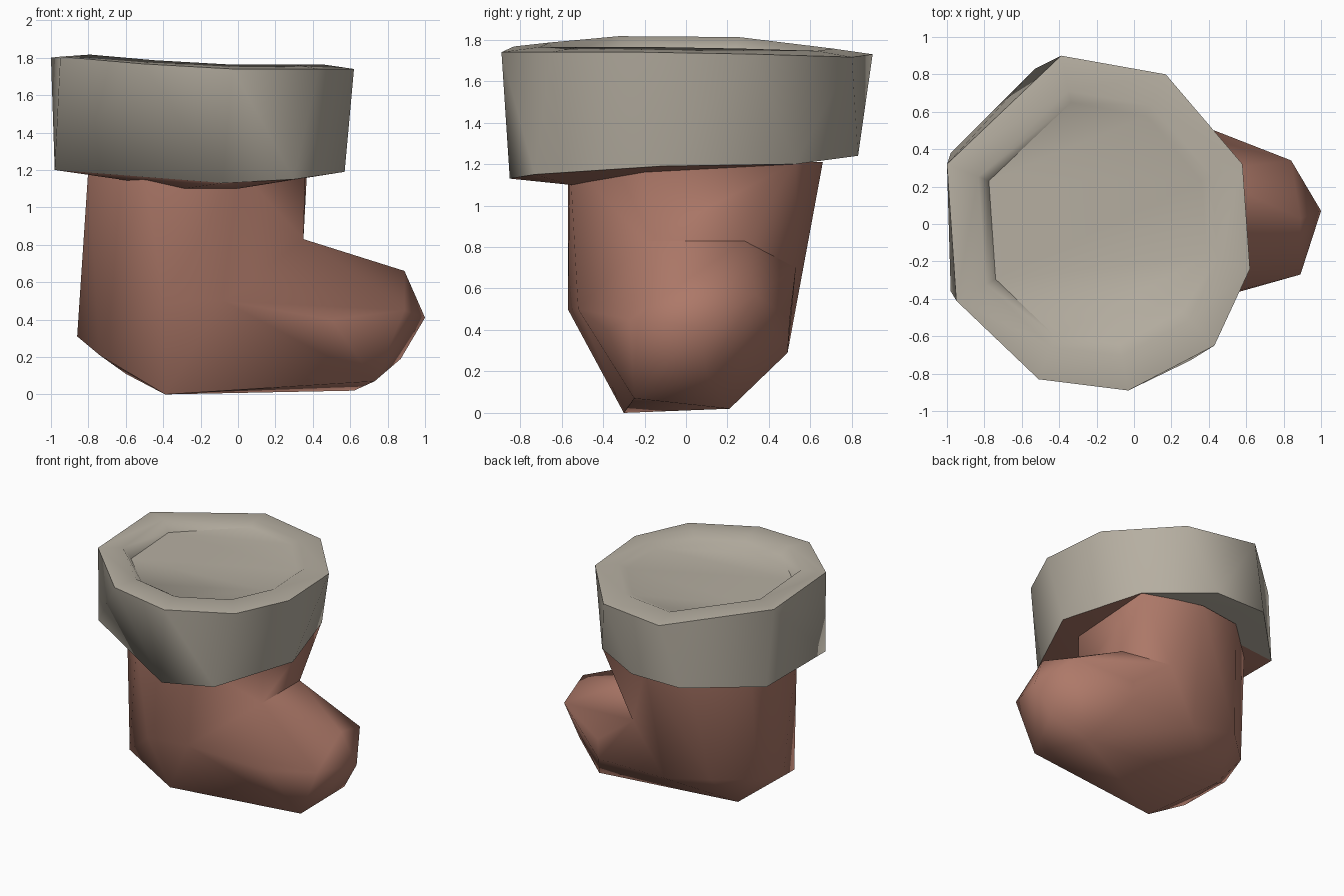
import bpy, bmesh, math
from mathutils import Vector

if "Cube" in bpy.data.objects:
    bpy.data.objects.remove(bpy.data.objects["Cube"], do_unlink=True)


def material(name, rgb):
    m = bpy.data.materials.new(name)
    m.use_nodes = True
    m.diffuse_color = (*rgb, 1)
    bsdf = m.node_tree.nodes["Principled BSDF"]
    bsdf.inputs["Base Color"].default_value = (*rgb, 1)
    bsdf.inputs["Roughness"].default_value = 0.8
    return m


def hull(points):
    bm = bmesh.new()
    verts = [bm.verts.new(p) for p in points]
    out = bmesh.ops.convex_hull(bm, input=verts)
    bmesh.ops.delete(bm, geom=out["geom_interior"], context="VERTS")
    return bm


def finish(bm, name, *mats):
    bmesh.ops.recalc_face_normals(bm, faces=bm.faces)
    mesh = bpy.data.meshes.new(name)
    bm.to_mesh(mesh)
    bm.free()
    for m in mats:
        mesh.materials.append(m)
    obj = bpy.data.objects.new(name, mesh)
    bpy.context.collection.objects.link(obj)
    return obj


def activate(obj):
    bpy.ops.object.select_all(action="DESELECT")
    obj.select_set(True)
    bpy.context.view_layer.objects.active = obj


def smooth(obj, angle):
    activate(obj)
    bpy.ops.object.shade_smooth_by_angle(angle=math.radians(angle))


red = material("faded red", (0.42, 0.19, 0.14))
cream = material("warm grey", (0.47, 0.43, 0.36))

# Leg: a faceted column with a tapering heel
leg_ring = [(-.8, -.26), (-.79, .3), (-.45, .61), (-.1, .66),
            (.37, .53), (.36, -.2), (0, -.56), (-.5, -.57)]
shared = [(-.39, -.3, 0), (-.6, .2, .11), (-.15, .49, .29),
          (-.08, -.52, .5), (.1, .53, .7), (.35, .28, .83), (.35, -.2, .83)]
heel = [(-.86, 0, .31), (-.74, -.31, .21), (-.8, .25, .36),
        (-.4, -.57, .5), (-.55, .48, .38)]
boot = finish(hull([(x, y, 1.21) for x, y in leg_ring] + heel + shared),
              "boot", red)

# Foot: wedge from the heel to a blunt toe
instep = [(.5, -.38, .4), (-.5, .4, .35), (.43, .5, .45), (.43, .49, .29)]
toe = [(1, .07, .41), (.89, -.27, .45), (.89, .03, .66), (.84, .34, .57),
       (.73, -.25, .07), (.62, .21, .02), (.87, .1, .19)]
foot = finish(hull(instep + toe + shared), "foot", red)

# Merge leg and foot into one boot
mod = boot.modifiers.new("merge", "BOOLEAN")
mod.operation = "UNION"
mod.solver = "EXACT"
mod.object = foot
activate(boot)
bpy.ops.object.modifier_apply(modifier=mod.name)
bpy.data.objects.remove(foot, do_unlink=True)
smooth(boot, 55)

# Cuff: irregular faceted band, staggered between its two edges
top_edge = [(-.39, .9), (.17, .8), (.58, .32), (.62, -.24), (.43, -.65),
            (-.03, -.89), (-.51, -.83), (-.95, -.41), (-1, .32)]
low_edge = [(-.08, -.85, 1.13), (.3, -.73, 1.15), (.57, -.12, 1.19),
            (.37, .53, 1.2), (-.1, .83, 1.24), (-.53, .83, 1.24),
            (-.98, .38, 1.2), (-.98, -.36, 1.2),
            (-.29, -.56, 1.1), (0, -.56, 1.1)]
centre = Vector((-.2, 0))


def rim(x, y):
    return 1.74 - .03 * max(0, y) + .07 * max(0, -x - .2) / .8


bm = hull(low_edge + [(x, y, rim(x, y)) for x, y in top_edge])

# Open the top and step it down into a shallow dish
lid = [f for f in bm.faces if all(v.co.z > 1.5 for v in f.verts)]
bmesh.ops.delete(bm, geom=lid, context="FACES")
outer = [min(bm.verts, key=lambda v: (v.co - Vector((x, y, rim(x, y)))).length)
         for x, y in top_edge]


def inner_ring(scale, height):
    verts = []
    for p in top_edge:
        q = centre + (Vector(p) - centre) * scale
        verts.append(bm.verts.new((q.x, q.y, height(q.x, q.y))))
    return verts


rings = [outer, inner_ring(.79, lambda x, y: rim(x, y) + .025),
         inner_ring(.72, lambda x, y: 1.73)]
for low, high in zip(rings, rings[1:]):
    for i in range(len(top_edge)):
        bm.faces.new((low[i - 1], low[i], high[i], high[i - 1]))
bm.faces.new(rings[-1])
bmesh.ops.triangulate(bm, faces=[f for f in bm.faces if len(f.verts) > 3])

# The front of the cuff's underside shares the boot colour
bmesh.ops.recalc_face_normals(bm, faces=bm.faces)
for f in bm.faces:
    below = f.normal.z < -.6
    f.material_index = int(below and f.calc_center_median().y < .2)
cuff = finish(bm, "cuff", cream, red)
smooth(cuff, 55)
